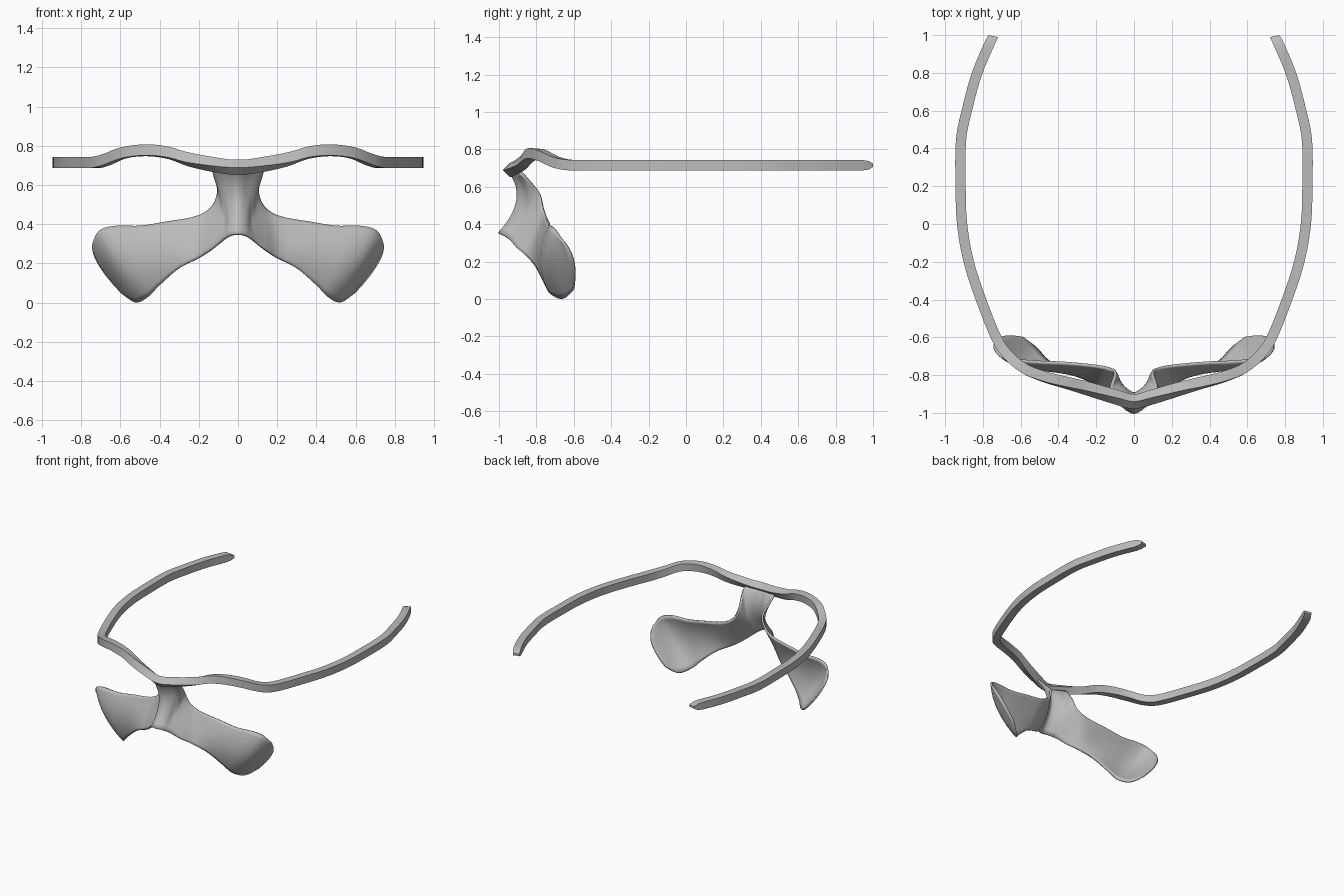
import bpy
import math
from mathutils import Vector

cube = bpy.data.objects.get("Cube")
if cube:
    bpy.data.objects.remove(cube, do_unlink=True)

grey = bpy.data.materials.new("plain grey")
grey.use_nodes = True
grey.diffuse_color = (0.5, 0.5, 0.5, 1)
grey.node_tree.nodes["Principled BSDF"].inputs["Base Color"].default_value = (0.5, 0.5, 0.5, 1)


def spline(points, steps):
    """Smooth curve through points of any dimension."""
    pts = [Vector(p) for p in points]
    pts = [2 * pts[0] - pts[1]] + pts + [2 * pts[-1] - pts[-2]]
    out = []
    for a, b, c, d in zip(pts, pts[1:], pts[2:], pts[3:]):
        for s in range(steps):
            t = s / steps
            out.append(0.5 * (2 * b + (c - a) * t + (2 * a - 5 * b + 4 * c - d) * t ** 2
                              + (3 * b - a - 3 * c + d) * t ** 3))
    return out + [pts[-2]]


def mirrored(points):
    """Extend a half list, starting on the centre plane, to both sides."""
    flip = [(-p[0],) + tuple(p[1:]) for p in points[:0:-1]]
    return flip + list(points)


def make_object(name, verts, faces, angle):
    mesh = bpy.data.meshes.new(name)
    mesh.from_pydata(verts, [], faces)
    mesh.materials.append(grey)
    obj = bpy.data.objects.new(name, mesh)
    bpy.context.collection.objects.link(obj)
    bpy.ops.object.select_all(action="DESELECT")
    obj.select_set(True)
    bpy.context.view_layer.objects.active = obj
    bpy.ops.object.shade_smooth_by_angle(angle=math.radians(angle))
    return obj


# Head band: square section swept along a path of x, y, z and roll
half_band = [
    (0, -.94, .69, 45), (.1, -.915, .70, 40), (.25, -.87, .73, 25),
    (.36, -.84, .765, 12), (.47, -.81, .777, 5), (.58, -.765, .765, 0),
    (.67, -.69, .73, 0), (.73, -.6, .715, 0), (.81, -.4, .715, 0),
    (.875, -.2, .715, 0), (.91, 0, .715, 0), (.918, .2, .715, 0),
    (.916, .44, .715, 0), (.885, .6, .715, 0), (.83, .8, .715, 0),
    (.745, 1, .715, 0)]
path = spline(mirrored(half_band), 6)
verts, faces = [], []
for i, p in enumerate(path):
    along = path[min(i + 1, len(path) - 1)] - path[max(i - 1, 0)]
    side = Vector((along.y, -along.x, 0)).normalized()
    roll = math.radians(p[3])
    # Rounded tips
    tip = max(0, (p[1] - .92) / .08)
    height = .028 * max(.3, math.sqrt(max(0, 1 - tip * tip)))
    for a, b in ((-1, -1), (1, -1), (1, 1), (-1, 1)):
        u, w = a * .027, b * height
        v = Vector(p[:3]) + side * (u * math.cos(roll) - w * math.sin(roll))
        v.z += u * math.sin(roll) + w * math.cos(roll)
        v.y = min(v.y, 1)
        verts.append(v)
for i in range(len(path) - 1):
    for k in range(4):
        n = (k + 1) % 4
        faces.append((4 * i + k, 4 * i + n, 4 * i + 4 + n, 4 * i + 4 + k))
last = len(verts) - 4
faces += [(3, 2, 1, 0), (last, last + 1, last + 2, last + 3)]
make_object("head_band", verts, faces, 35)

# Nose bridge and cheek wings: rib curves given by top, middle and bottom
top = [(0, -.95, .69), (.06, -.91, .675), (.125, -.885, .68), (.10, -.79, .575),
       (.13, -.765, .49), (.21, -.75, .44), (.37, -.735, .41), (.5, -.73, .39),
       (.62, -.72, .39), (.7, -.70, .37), (.74, -.66, .31)]
middle = [(0, -.90, .53), (.045, -.875, .52), (.07, -.845, .50), (.085, -.83, .46),
          (.135, -.83, .38), (.21, -.80, .33), (.34, -.785, .29), (.45, -.775, .24),
          (.56, -.76, .21), (.64, -.715, .2), (.71, -.60, .2)]
bottom = [(0, -1, .35), (.035, -.985, .345), (.065, -.96, .33), (.09, -.935, .31),
          (.14, -.90, .27), (.2, -.85, .23), (.3, -.80, .175), (.4, -.755, .09),
          (.46, -.72, .03), (.52, -.655, .005), (.59, -.6, .05)]
rails = [spline(mirrored(r), 5) for r in (top, middle, bottom)]
ROWS = 14
verts, faces = [], []
for t, m, b in zip(*rails):
    for r in range(ROWS + 1):
        s = r / ROWS
        verts.append(t * (1 - s) * (1 - 2 * s) + m * 4 * s * (1 - s) + b * s * (2 * s - 1))
for c in range(len(rails[0]) - 1):
    for r in range(ROWS):
        i = c * (ROWS + 1) + r
        faces.append((i, i + 1, i + ROWS + 2, i + ROWS + 1))
shield = make_object("nose_and_cheek_shield", verts, faces, 50)
solid = shield.modifiers.new("thickness", "SOLIDIFY")
solid.thickness = .014
solid.offset = 0
